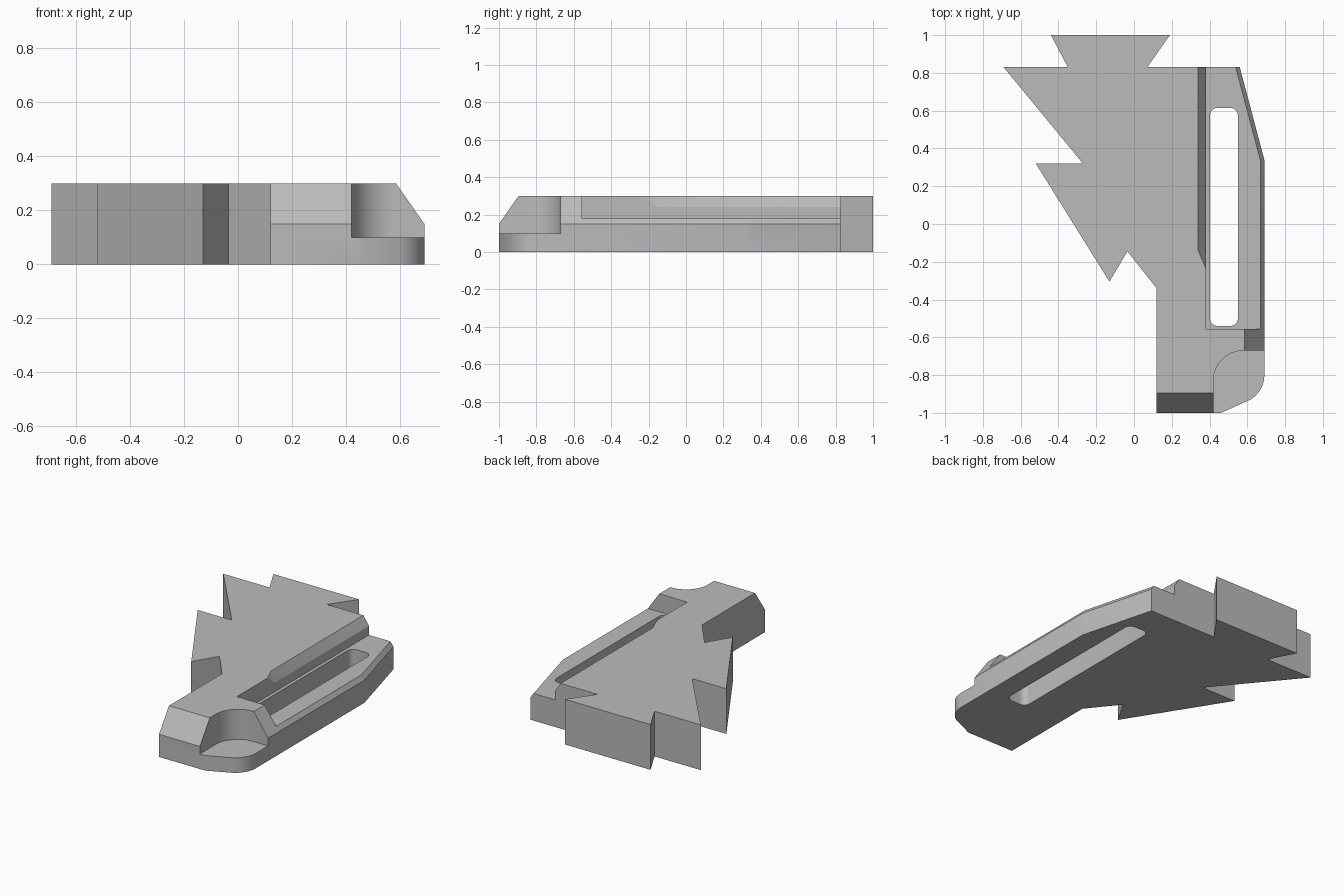
import bpy, bmesh
from math import cos, sin, radians
from mathutils import Vector

cube = bpy.data.objects.get("Cube")
if cube:
    bpy.data.objects.remove(cube, do_unlink=True)

grey = bpy.data.materials.new("plain grey")
grey.use_nodes = True
colour = (0.5, 0.5, 0.5, 1)
grey.diffuse_color = colour
grey.node_tree.nodes["Principled BSDF"].inputs["Base Color"].default_value = colour


def loft(name, ring_a, ring_b):
    """Closed solid between two matching rings of points."""
    bm = bmesh.new()
    a = [bm.verts.new(p) for p in ring_a]
    b = [bm.verts.new(p) for p in ring_b]
    bm.faces.new(a)
    bm.faces.new(b[::-1])
    n = len(a)
    for i in range(n):
        j = (i + 1) % n
        bm.faces.new((a[j], a[i], b[i], b[j]))
    bmesh.ops.recalc_face_normals(bm, faces=bm.faces)
    mesh = bpy.data.meshes.new(name)
    bm.to_mesh(mesh)
    bm.free()
    mesh.materials.append(grey)
    obj = bpy.data.objects.new(name, mesh)
    bpy.context.collection.objects.link(obj)
    return obj


def prism(name, outline, z0, z1):
    return loft(name, [(x, y, z0) for x, y in outline], [(x, y, z1) for x, y in outline])


def arc(cx, cy, r, start, end, steps=12):
    angles = [radians(start + (end - start) * i / steps) for i in range(steps + 1)]
    return [(cx + r * cos(t), cy + r * sin(t)) for t in angles]


def edge_chamfer(name, p, q):
    """Wedge along the outline edge p-q, with the outside on its right."""
    p, q = Vector((*p, 0)), Vector((*q, 0))
    along = (q - p).normalized()
    out = Vector((along.y, -along.x, 0))
    section = [(-0.21, 0.45), (0.07, 0.05), (0.3, 0.45)]
    rings = [[end + out * o + Vector((0, 0, z)) for o, z in section]
             for end in (p - along * 0.4, q + along * 0.4)]
    return loft(name, *rings)


# Jagged plate with a rounded front corner
outline = [(0.12, -1), (0.46, -1)] + arc(0.54, -0.8, 0.15, -67, 0) + [
    (0.69, 0.34), (0.56, 0.83), (0.07, 0.83), (0.19, 1), (-0.44, 1),
    (-0.35, 0.83), (-0.69, 0.83), (-0.27, 0.32), (-0.52, 0.32),
    (-0.13, -0.305), (-0.035, -0.145), (0.12, -0.34)]
body = prism("jagged_plate", outline, 0, 0.3)

# Sloped outer edges
cutters = [
    edge_chamfer("front_slope_cutter", (0.12, -1), (0.46, -1)),
    edge_chamfer("side_slope_cutter", (0.69, -0.8), (0.69, 0.34)),
    edge_chamfer("rear_slope_cutter", (0.69, 0.34), (0.56, 0.83)),
]

# Corner pocket with a rounded inner corner
cutters.append(prism("pocket_cutter", [(0.42, -1.2)] + arc(0.58, -0.83, 0.16, 180, 90)
                     + [(0.9, -0.67), (0.9, -1.2)], 0.1, 0.5))

# Shallow shelf open to the side and back
cutters.append(prism("shelf_cutter", [(0.38, -0.555), (1, -0.555), (1, 1.1), (0.38, 1.1)],
                     0.18, 0.5))

# Sloped shelf rim with a slanted front end
rim = [(0.32, 0.33), (0.40, 0.21), (0.40, 0.33)]
cutters.append(loft("rim_cutter",
                    [(x, -0.235 - 1.333 * (z - 0.3) - 2.375 * (x - 0.38), z) for x, z in rim],
                    [(x, 1.1, z) for x, z in rim]))

# Long rounded slot through the shelf
slot = []
for cx, cy, start in ((0.51, 0.575, 0), (0.442, 0.575, 90), (0.442, -0.5, 180), (0.51, -0.5, 270)):
    slot += arc(cx, cy, 0.04, start, start + 90, 6)
cutters.append(prism("slot_cutter", slot, -0.1, 0.5))

bpy.context.view_layer.objects.active = body
for cutter in cutters:
    cutter.hide_render = True
    mod = body.modifiers.new(cutter.name, "BOOLEAN")
    mod.operation, mod.solver, mod.object = "DIFFERENCE", "EXACT", cutter
    bpy.ops.object.modifier_apply(modifier=mod.name)
    bpy.data.objects.remove(cutter, do_unlink=True)

# Smooth curved walls, crisp edges
bpy.ops.object.select_all(action="DESELECT")
body.select_set(True)
bpy.ops.object.shade_smooth_by_angle(angle=radians(25))
